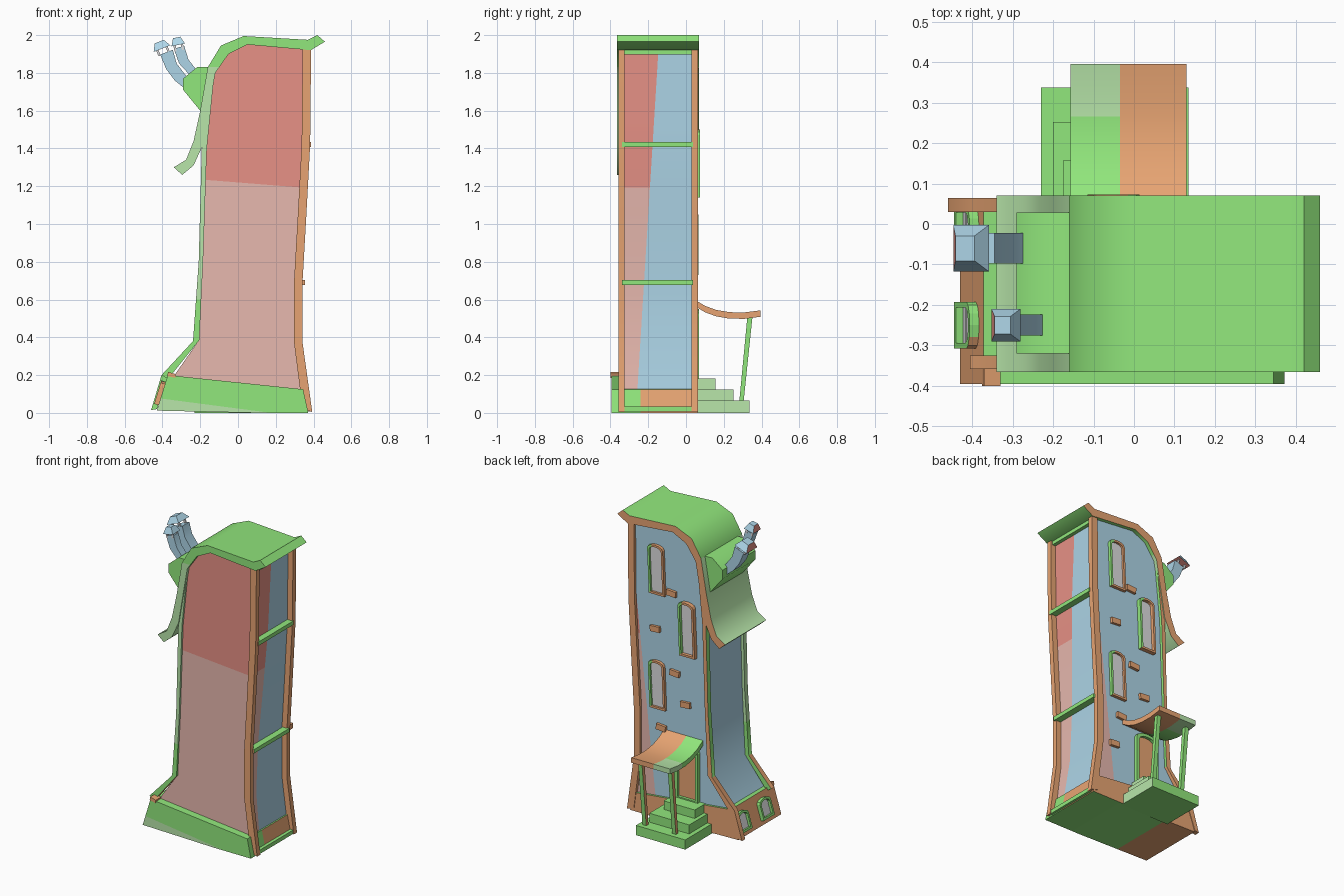
import bpy, bmesh, math
from mathutils import Vector, Matrix

if "Cube" in bpy.data.objects:
    bpy.data.objects.remove(bpy.data.objects["Cube"])

# Flat colours (sRGB bytes converted to linear)
COLOURS = {
    "green": (150, 238, 128), "light_green": (184, 230, 170), "orange": (242, 172, 120),
    "blue": (180, 221, 240), "red": (246, 155, 143), "pink": (232, 185, 175), "grey": (222, 222, 224),
}
NAMES = list(COLOURS)
MATS = []
for n, rgb in COLOURS.items():
    m = bpy.data.materials.new(n)
    m.diffuse_color = [((v / 255 + 0.055) / 1.055) ** 2.4 for v in rgb] + [1]
    m.use_nodes = True
    m.node_tree.nodes["Principled BSDF"].inputs["Base Color"].default_value = m.diffuse_color
    MATS.append(m)


def finish(name, bm, rule, recalc=True, smooth=False):
    """rule is a colour name or a function (centre, normal) -> colour name"""
    if recalc:
        bmesh.ops.recalc_face_normals(bm, faces=bm.faces)
    bm.normal_update()
    for f in bm.faces:
        c = rule if isinstance(rule, str) else rule(f.calc_center_median(), f.normal)
        f.material_index = NAMES.index(c)
        f.smooth = smooth
    for e in bm.edges:
        e.smooth = e.calc_face_angle(3) < math.radians(42)
    me = bpy.data.meshes.new(name)
    bm.to_mesh(me)
    bm.free()
    for m in MATS:
        me.materials.append(m)
    ob = bpy.data.objects.new(name, me)
    bpy.context.collection.objects.link(ob)
    return ob


def prism(name, pts, axis, lo, hi, rule, cuts=(), smooth=True):
    """Extrude an (x,z) profile along y, or a (y,z) profile along x; cut by planes for colour edges"""
    bm = bmesh.new()
    put = (lambda p, t: (p[0], t, p[1])) if axis == "y" else (lambda p, t: (t, p[0], p[1]))
    a = [bm.verts.new(put(p, lo)) for p in pts]
    b = [bm.verts.new(put(p, hi)) for p in pts]
    bm.faces.new(a)
    bm.faces.new(b)
    for i in range(len(pts)):
        j = (i + 1) % len(pts)
        bm.faces.new((a[i], a[j], b[j], b[i]))
    bmesh.ops.recalc_face_normals(bm, faces=bm.faces)
    for co, no in cuts:
        bmesh.ops.bisect_plane(bm, geom=bm.verts[:] + bm.edges[:] + bm.faces[:],
                               dist=1e-5, plane_co=co, plane_no=no)
    return finish(name, bm, rule, smooth=smooth)


def box(name, centre, size, rule, rot=None):
    bm = bmesh.new()
    m = Matrix.Translation(centre) @ (rot or Matrix()) @ Matrix.Diagonal((*size, 1))
    bmesh.ops.create_cube(bm, size=1, matrix=m)
    return finish(name, bm, rule)


def strip(inner, outer):
    return inner + outer[::-1]


def arch(w, h, rise):
    pts = [(-w / 2, -h / 2), (w / 2, -h / 2)]
    for i in range(7):
        a = math.pi * i / 6
        pts.append((w / 2 * math.cos(a), h / 2 - rise + rise * math.sin(a)))
    return pts


def window(name, centre, u, v, w, h, depth, rule, pane="grey", t=0.014):
    """Arched frame with a recessed pane, lying in the u (across) / v (up) plane"""
    u, v = Vector(u).normalized(), Vector(v).normalized()
    n, c = u.cross(v), Vector(centre)
    out, inn = arch(w, h, w * 0.24), arch(w - 2 * t, h - 2 * t, w * 0.2)
    at = lambda p, d: c + u * p[0] + v * p[1] + n * d
    bm = bmesh.new()
    loops = [[bm.verts.new(at(p, d)) for p in prof]
             for prof, d in ((out, -0.02), (out, depth), (inn, depth), (inn, -0.02))]
    for k in range(4):
        A, B = loops[k], loops[(k + 1) % 4]
        for i in range(len(out)):
            j = (i + 1) % len(out)
            bm.faces.new((A[i], A[j], B[j], B[i]))
    finish(name + "_frame", bm, rule)
    bm = bmesh.new()
    bm.faces.new([bm.verts.new(at(p, 0.006)) for p in inn])
    finish(name + "_pane", bm, pane, recalc=False)
    # glazing bars
    for k, s in (("a", -0.12), ("b", 0.15)):
        bm = bmesh.new()
        hw = w / 2 - t
        bm.faces.new([bm.verts.new(at((x, s * h + y), 0.009)) for x, y in
                      ((-hw, -.004), (hw, -.004), (hw, .004), (-hw, .004))])
        finish(name + "_bar_" + k, bm, pane, recalc=False)


# Tower walls
left = [(-.35, .18), (-.21, .38), (-.19, .8), (-.172, 1.4), (-.155, 1.6), (-.12, 1.8), (-.05, 1.9), (.05, 1.955)]
right = [(.35, .02), (.305, .37), (.305, .7), (.325, 1.05), (.345, 1.42), (.35, 1.925)]
zc = lambda x: 1.22 - 0.08 * x
ys = lambda z: -.265 + .062 * z
xb = lambda z: .18 + .108 * z


def wall_rule(c, n):
    warm = n.y < -.5 or (n.x > .5 and c.y < ys(c.z)) or (n.y > .5 and c.x > xb(c.z))
    return ("red" if c.z > zc(c.x) else "pink") if warm else "blue"


prism("tower_walls", [(-.42, .02)] + left + right[::-1], "y", -.345, .045, wall_rule,
      [((0, 0, 1.22), (.08, 0, 1)), ((0, -.265, 0), (0, 1, -.062)), ((.18, 0, 0), (1, 0, -.108))])

# Stone base with slanting top


def base_rule(c, n):
    if n.y < -.5:
        return "light_green" if c.z < .075 - .13 * (c.x + .4) else "green"
    if n.z < -.5:
        return "green" if c.x > -.2 else "orange"
    if n.x > .5:
        return "green" if c.y < -.24 else "orange"
    return "green" if n.z > .5 else "orange"


prism("base", [(-.43, .012), (-.372, .2), (.345, .125), (.372, 0), (.1, 0)], "y", -.395, .06, base_rule,
      [((-.4, 0, .075), (.13, 0, 1)), ((0, -.24, 0), (0, 1, 0)), ((-.2, 0, 0), (1, 0, 0))])
prism("base_corner_cap", [(-.375, .195), (-.33, .185), (-.33, .205), (-.37, .217)], "y", -.4, -.345, "orange")

# Corner posts: right pair orange, left pair green and orange
rpost = strip([(x - .008, z) for x, z in right], [(x + .037, z) for x, z in right])
rpost[-1] = (.393, .005)
lin = [(-.43, .02), (-.37, .18), (-.205, .385), (-.185, .8), (-.165, 1.4), (-.13, 1.75)]
lout = [(-.46, .015), (-.405, .2), (-.238, .38), (-.208, .8), (-.192, 1.4), (-.15, 1.75)]
for tag, lo, hi in (("front", -.358, -.325), ("back", .03, .064)):
    prism("right_post_" + tag, rpost, "y", lo, hi, "orange")
    k = 1 if tag == "front" else 0
    prism("left_post_" + tag, strip(lin[k:], lout[k:]), "y", lo, hi,
          (lambda c, n: "light_green" if c.z > .6 else "orange" if c.z < .3 and n.y > -.5 else "green") if k else
          (lambda c, n: "orange" if n.y > .5 or (c.z < .4 and n.y > -.5) else "green"),
          [((0, 0, .6), (0, 0, 1))])

# Cross bars on the right side
for i, (x, z) in enumerate(((.352, 1.91), (.365, 1.42), (.332, .69), (.365, .02))):
    box(f"cross_bar_{i}", (x, -.15, z), (.044, .375, .026), lambda c, n: "green" if n.y > -.5 else "orange")

# Swooping roof
r_in = [(.385, 1.92), (.05, 1.95), (-.05, 1.9), (-.12, 1.8), (-.155, 1.6), (-.185, 1.42), (-.235, 1.31), (-.295, 1.26)]
r_out = [(.46, 1.965), (.42, 2.0), (.37, 1.975), (.03, 1.995), (-.09, 1.945), (-.16, 1.83), (-.2, 1.6), (-.235, 1.44),
         (-.275, 1.34), (-.34, 1.3)]
prism("roof", strip(r_in, r_out), "y", -.365, .07,
      lambda c, n: "orange" if n.y > .5 else "light_green" if c.z < 1.83 else "green",
      [((0, 0, 1.83), (0, 0, 1))])
prism("chimney_block", [(-.15, 1.83), (-.215, 1.832), (-.29, 1.77), (-.29, 1.71), (-.2, 1.6), (-.15, 1.6)],
      "y", -.32, .028, "green")


# Bent chimneys with raised caps
def chimney(name, inner, outer, y, w, cap, tilt, size):
    prism(name + "_pipe", strip(inner, outer), "y", y - w / 2, y + w / 2, "blue")
    rot = Matrix.Rotation(-math.radians(tilt), 4, "Y")
    c = Vector((cap[0], y, cap[1]))
    sx, sy = size
    for i in range(4):
        o = Vector(((i % 2 - .5) * sx * .55, (i // 2 - .5) * w * .8, -.018))
        box(f"{name}_leg_{i}", c + rot @ o, (.012, .012, .04), "grey", rot)
    bm = bmesh.new()
    m = (Matrix.Translation(c + rot @ Vector((0, 0, .013))) @ rot @ Matrix.Diagonal((sx, sy, 1, 1))
         @ Matrix.Rotation(math.pi / 4, 4, "Z"))
    bmesh.ops.create_cone(bm, cap_ends=True, segments=4, radius1=.707, radius2=.38, depth=.04, matrix=m)
    finish(name + "_cap", bm, lambda c, n: "red" if n.z < -.5 or (n.x < -.5 and n.z < .6) else "blue")


chimney("large_chimney", [(-.345, 1.922), (-.325, 1.85), (-.26, 1.765)],
        [(-.412, 1.897), (-.38, 1.82), (-.335, 1.76), (-.28, 1.715)], -.06, .075, (-.405, 1.935), 22, (.095, .115))
chimney("small_chimney", [(-.285, 1.943), (-.262, 1.87), (-.2, 1.79)],
        [(-.34, 1.928), (-.312, 1.85), (-.22, 1.75)], -.25, .052, (-.318, 1.955), 12, (.073, .08))

# Back windows, door and protruding bricks
for i, (x, z, h, d) in enumerate(((.18, 1.66, .33, .02), (-.05, 1.32, .36, .028), (.175, .89, .32, .02))):
    window(f"back_window_{i}", (x, .045, z), (-1, 0, 0), (.04, 0, 1), .115, h, d,
           lambda c, n, x=x: "green" if c.x > x + .03 else "orange")
window("door", (-.05, .045, .36), (-1, 0, 0), (0, 0, 1), .17, .38, .025, "green", "orange", .02)
for i, (x, z) in enumerate(((.07, 1.53), (.19, 1.26), (.045, 1.0), (-.035, .81), (.145, .61), (.2, .4))):
    box(f"brick_{i}", (x, .045, z), (.07, .036, .038), "orange",
        Matrix.Rotation(math.radians(4 if i % 2 else -4), 4, "Y"))

# Cellar windows on the left side of the base
for i, y in enumerate((-.25, -.015)):
    window(f"cellar_window_{i}", (-.402, y, .103), (0, -1, 0), (.058, 0, .188), .115, .13, .024,
           lambda c, n: "orange" if n.y < -.2 else "green")

# Entrance steps
for i, (x0, x1, y, z0, z1) in enumerate(((-.23, .135, .337, 0, .065), (-.2, .095, .252, .065, .125),
                                         (-.175, .055, .157, .125, .182))):
    box(f"step_{i}", ((x0 + x1) / 2, (y + .04) / 2, (z0 + z1) / 2), (x1 - x0, y - .04, z1 - z0),
        lambda c, n: "light_green" if n.x > .5 else "green")

# Sagging porch canopy and its leaning posts
sag = [(.045, .6), (.1, .567), (.16, .545), (.23, .533), (.31, .532), (.395, .543)]
prism("porch_canopy", strip([(y, z - .034) for y, z in sag], sag), "x", -.157, .13,
      lambda c, n: "orange" if c.x > -.035 else "green" if c.y < .265 else "light_green",
      [((-.035, 0, 0), (1, 0, 0)), ((0, .265, 0), (0, 1, 0))])
for tag, x in (("left", .095), ("right", -.125)):
    prism("porch_post_" + tag, [(.282, .06), (.305, .06), (.352, .51), (.325, .51)], "x", x - .014, x + .014,
          lambda c, n: "orange" if n.x < -.5 else "green")
